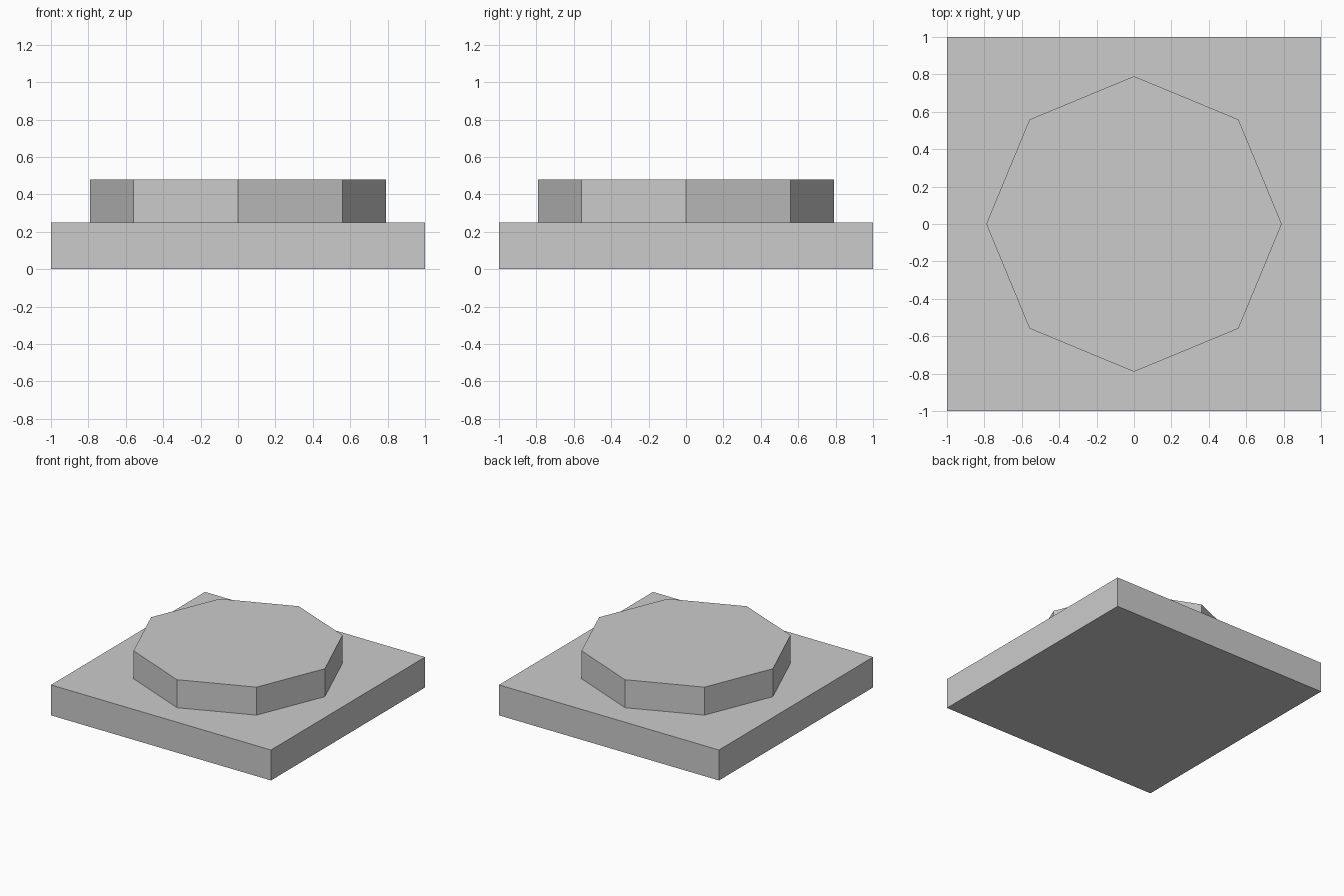
import bpy
import math

cube = bpy.data.objects.get("Cube")
if cube:
    bpy.data.objects.remove(cube, do_unlink=True)

grey = bpy.data.materials.new("light_grey")
grey.use_nodes = True
grey.diffuse_color = (0.6, 0.6, 0.6, 1)
grey.node_tree.nodes["Principled BSDF"].inputs["Base Color"].default_value = grey.diffuse_color


def prism(name, sides, radius, bottom, top, turn=0.0):
    """Upright flat-sided prism between two heights."""
    bpy.ops.mesh.primitive_cylinder_add(
        vertices=sides, radius=radius, depth=top - bottom,
        location=(0, 0, (bottom + top) / 2), rotation=(0, 0, turn))
    obj = bpy.context.object
    obj.name = name
    obj.data.materials.append(grey)
    bpy.ops.object.transform_apply(location=False, rotation=True, scale=True)
    return obj


# Square slab with an octagonal block on top
prism("square_base", 4, math.sqrt(2), 0.0, 0.25, math.pi / 4)
prism("octagonal_block", 8, 0.79, 0.25, 0.48)
